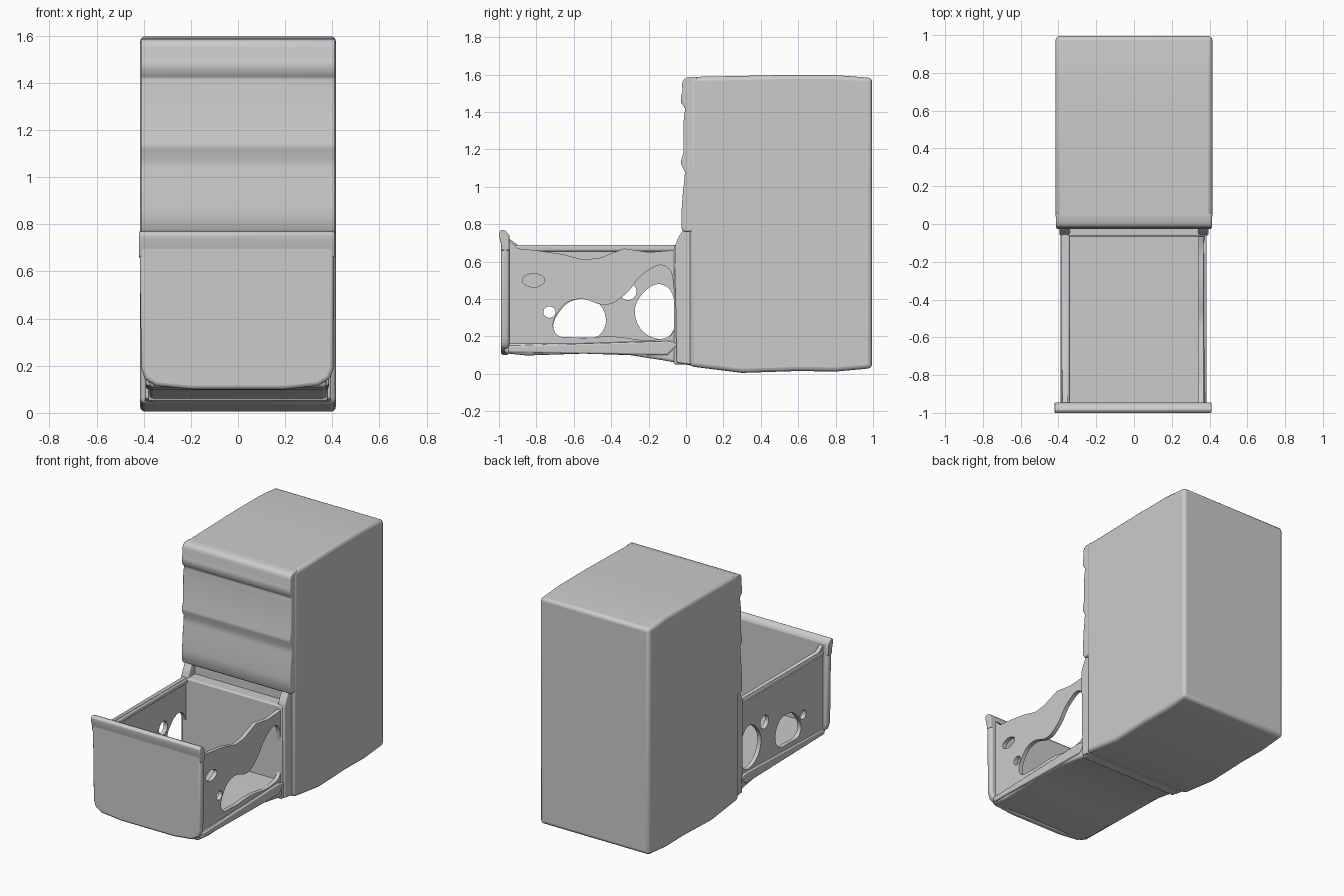
import bpy, bmesh, math
from mathutils import Vector

if "Cube" in bpy.data.objects:
    bpy.data.objects.remove(bpy.data.objects["Cube"])


def finish(obj, bevel=0.0, segments=3):
    bpy.ops.object.select_all(action='DESELECT')
    obj.select_set(True)
    bpy.context.view_layer.objects.active = obj
    if bevel:
        mod = obj.modifiers.new("soft_edges", 'BEVEL')
        mod.width = bevel
        mod.segments = segments
        mod.limit_method = 'ANGLE'
        mod.angle_limit = math.radians(40)
    bpy.ops.object.shade_smooth_by_angle(angle=math.radians(45))


def prism(name, pts, lo, hi, axis='X', bevel=0.0):
    """Extrude a profile: (y, z) points along X, or (x, z) points along Y."""
    bm = bmesh.new()
    make = (lambda a, b, d: (d, a, b)) if axis == 'X' else (lambda a, b, d: (a, d, b))
    face = bm.faces.new([bm.verts.new(make(a, b, lo)) for a, b in pts])
    ext = bmesh.ops.extrude_face_region(bm, geom=[face])
    move = Vector((hi - lo, 0, 0)) if axis == 'X' else Vector((0, hi - lo, 0))
    bmesh.ops.translate(bm, vec=move, verts=[v for v in ext['geom'] if isinstance(v, bmesh.types.BMVert)])
    bmesh.ops.recalc_face_normals(bm, faces=bm.faces)
    mesh = bpy.data.meshes.new(name)
    bm.to_mesh(mesh)
    bm.free()
    obj = bpy.data.objects.new(name, mesh)
    bpy.context.collection.objects.link(obj)
    finish(obj, bevel)
    return obj


def rect(a0, a1, b0, b1):
    return [(a0, b0), (a1, b0), (a1, b1), (a0, b1)]


def oval(cy, cz, ry, rz):
    return [(cy + ry * math.cos(i * math.pi / 3), cz + rz * math.sin(i * math.pi / 3)) for i in range(6)]


def side_panel(name, x, outline, holes, thick=0.028):
    """Flat (y, z) sheet with rounded openings."""
    cu = bpy.data.curves.new(name, 'CURVE')
    cu.dimensions = '2D'
    cu.fill_mode = 'BOTH'
    cu.extrude = thick / 2
    cu.resolution_u = 6
    sp = cu.splines.new('POLY')
    sp.points.add(len(outline) - 1)
    for p, (a, b) in zip(sp.points, outline):
        p.co = (a, b, 0, 1)
    sp.use_cyclic_u = True
    for hole in holes:
        sp = cu.splines.new('BEZIER')
        sp.bezier_points.add(len(hole) - 1)
        for p, (a, b) in zip(sp.bezier_points, hole):
            p.co = (a, b, 0)
            p.handle_left_type = p.handle_right_type = 'AUTO'
        sp.use_cyclic_u = True
    obj = bpy.data.objects.new(name, cu)
    bpy.context.collection.objects.link(obj)
    obj.location.x = x
    obj.rotation_euler = (math.pi / 2, 0, math.pi / 2)
    bpy.ops.object.select_all(action='DESELECT')
    obj.select_set(True)
    bpy.context.view_layer.objects.active = obj
    bpy.ops.object.convert(target='MESH')
    finish(bpy.context.view_layer.objects.active)


# Cabinet body, slightly bowed on top and bottom
prism("cabinet_body", [(0.02, 0.04), (0.3, 0.005), (0.6, 0.015), (0.8, 0.012), (0.995, 0.03),
                       (0.995, 1.582), (0.8, 1.597), (0.5, 1.597), (0.02, 1.587)],
      -0.415, 0.415, bevel=0.022)

# Two closed drawer fronts with shallow grip grooves
prism("closed_drawer_fronts", [
    (0.06, 1.588), (0.01, 1.586), (-0.012, 1.575), (-0.022, 1.55), (-0.018, 1.51), (-0.026, 1.49),
    (-0.026, 1.45), (-0.004, 1.42), (-0.012, 1.36), (-0.014, 1.18), (-0.026, 1.14), (-0.026, 1.12),
    (-0.006, 1.08), (-0.008, 1.04), (-0.016, 0.98), (-0.025, 0.86), (-0.025, 0.78), (-0.01, 0.76),
    (0.06, 0.76)], -0.412, 0.412, bevel=0.008)

# Back of the open drawer and the uprights beside it
prism("drawer_back", rect(-0.065, 0.05, 0.05, 0.69), -0.38, 0.38, bevel=0.01)
for side, s in (("left", -1), ("right", 1)):
    prism(side + "_upright", [(-0.05, 0.06), (0.05, 0.045), (0.05, 0.78), (-0.01, 0.78),
                              (-0.04, 0.73), (-0.06, 0.68)],
          *sorted((s * 0.34, s * 0.395)), bevel=0.008)

# Drawer floor, sagging toward the cabinet
prism("drawer_floor", [(-0.97, 0.11), (-0.85, 0.098), (-0.55, 0.108), (-0.3, 0.1), (-0.12, 0.072),
                       (0.04, 0.042), (0.04, 0.18), (-0.3, 0.175), (-0.6, 0.165), (-0.97, 0.165)],
      -0.375, 0.375, bevel=0.015)

# Open drawer front with rounded lower corners
prism("open_drawer_front", [(-0.41, 0.19), (-0.395, 0.145), (-0.35, 0.115), (-0.2, 0.1), (0.2, 0.1),
                            (0.34, 0.115), (0.39, 0.145), (0.405, 0.19), (0.408, 0.75), (-0.418, 0.75)],
      -0.99, -0.945, axis='Y', bevel=0.016)
prism("open_drawer_grip", [(-0.985, 0.66), (-0.992, 0.71), (-1.0, 0.735), (-1.0, 0.758), (-0.985, 0.77),
                           (-0.965, 0.765), (-0.945, 0.74), (-0.945, 0.66)],
      -0.42, 0.41, bevel=0.005)

# Perforated drawer sides
right_edge = [(-0.97, 0.13), (-0.03, 0.1), (-0.03, 0.69), (-0.07, 0.66), (-0.2, 0.65), (-0.33, 0.67),
              (-0.46, 0.62), (-0.55, 0.61), (-0.66, 0.64), (-0.8, 0.66), (-0.9, 0.67), (-0.97, 0.74)]
left_edge = [(-0.97, 0.13), (-0.03, 0.1), (-0.03, 0.69), (-0.9, 0.69), (-0.97, 0.74)]
big_hole = [(-0.7, 0.22), (-0.67, 0.35), (-0.58, 0.4), (-0.42, 0.37), (-0.33, 0.42), (-0.22, 0.54),
            (-0.11, 0.575), (-0.065, 0.45), (-0.07, 0.22), (-0.14, 0.185), (-0.4, 0.2), (-0.6, 0.195)]
front_hole = [(-0.7, 0.22), (-0.67, 0.34), (-0.57, 0.4), (-0.46, 0.37), (-0.45, 0.22), (-0.57, 0.195)]
rear_hole = [(-0.27, 0.3), (-0.21, 0.45), (-0.12, 0.475), (-0.065, 0.4), (-0.075, 0.22), (-0.14, 0.185)]
pin_hole = oval(-0.73, 0.33, 0.032, 0.03)
side_panel("right_drawer_side", 0.355, right_edge, [big_hole, pin_hole, oval(-0.815, 0.5, 0.06, 0.035)])
side_panel("left_drawer_side", -0.365, left_edge,
           [front_hole, rear_hole, pin_hole, oval(-0.31, 0.44, 0.045, 0.045)])

# Rolled rails along the drawer sides
prism("left_rail", rect(-0.95, -0.04, 0.655, 0.688), -0.385, -0.34, bevel=0.01)
for name, x0, x1 in (("left_runner", -0.39, -0.35), ("right_runner", 0.345, 0.385)):
    prism(name, [(-0.95, 0.115), (-0.1, 0.1), (-0.04, 0.16), (-0.1, 0.175), (-0.95, 0.15)],
          x0, x1, bevel=0.008)
